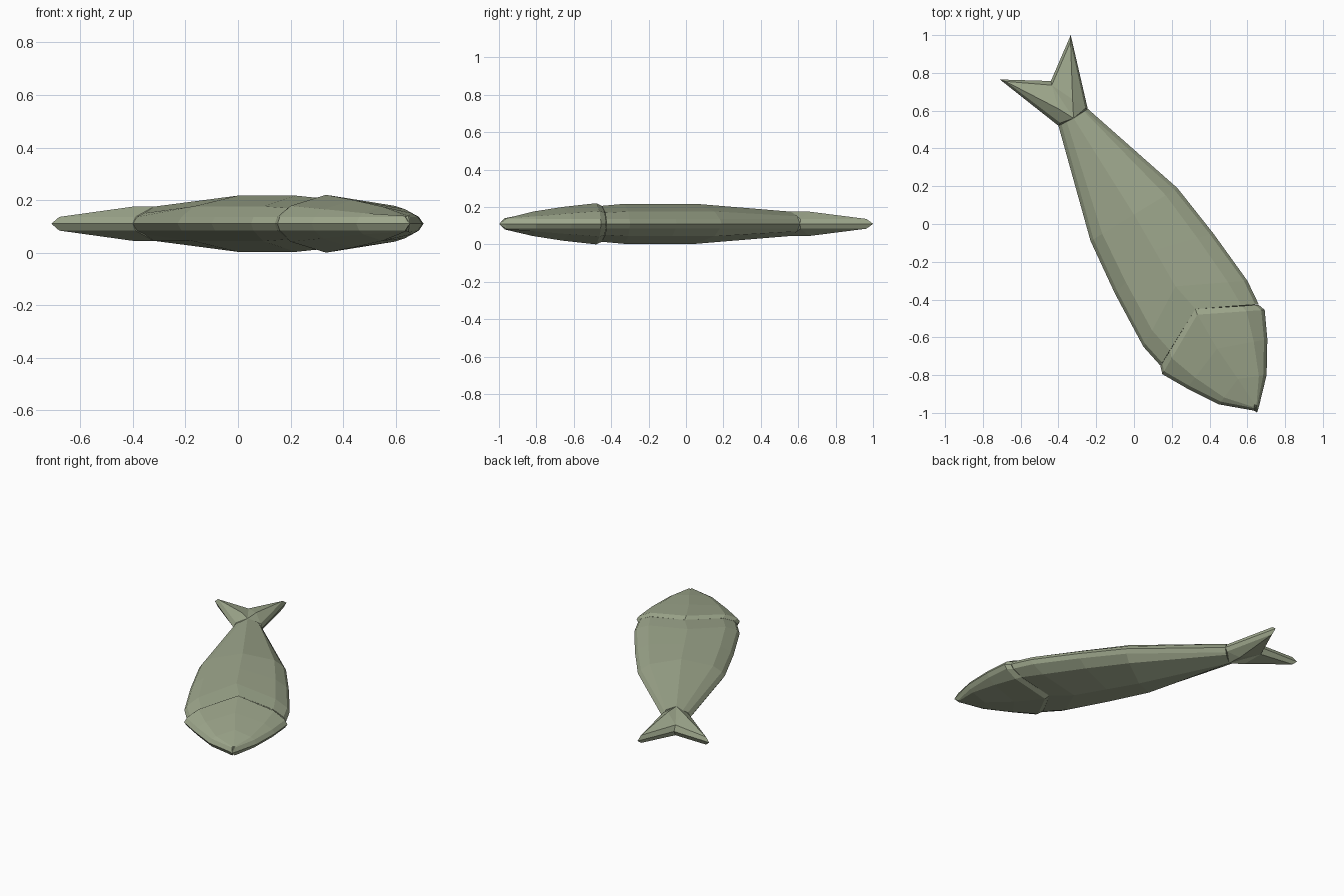
import bpy, bmesh
from mathutils import Vector

if "Cube" in bpy.data.objects:
    bpy.data.objects.remove(bpy.data.objects["Cube"])

ZC = 0.11  # mid plane of the fish lying on its side

mat = bpy.data.materials.new("sage green")
mat.diffuse_color = (0.34, 0.385, 0.262, 1)
mat.use_nodes = True
mat.node_tree.nodes["Principled BSDF"].inputs["Base Color"].default_value = mat.diffuse_color


def finish(name, bm):
    bmesh.ops.remove_doubles(bm, verts=bm.verts, dist=0.0005)
    bmesh.ops.recalc_face_normals(bm, faces=bm.faces)
    me = bpy.data.meshes.new(name)
    bm.to_mesh(me)
    bm.free()
    me.materials.append(mat)
    ob = bpy.data.objects.new(name, me)
    bpy.context.collection.objects.link(ob)
    return ob


def half(edge, mid, top):
    """Edge, bevelled rim and shoulder points going from edge to ridge."""
    e, m = Vector(edge), Vector(mid)
    d = m - e
    h = top - ZC
    rim = e + d.normalized() * min(0.018, d.length * 0.4)
    sh = e + d * 0.27
    if d.length < 0.09:
        sh = e + d * 0.55
    return [(e.x, e.y, 0), (rim.x, rim.y, 0.026), (sh.x, sh.y, max(h * 0.62, 0.03))]


def ring(left, mid, right, top):
    up = half(left, mid, top) + [(mid[0], mid[1], top - ZC)] + half(right, mid, top)[::-1]
    pts = up + [(x, y, -z) for x, y, z in up[-2:0:-1]]
    return [(x, y, ZC + z) for x, y, z in pts]


def loft(name, stations, tip=None):
    bm = bmesh.new()
    rings = [[bm.verts.new(p) for p in ring(*s)] for s in stations]
    n = len(rings[0])
    for a, b in zip(rings, rings[1:]):
        for i in range(n):
            j = (i + 1) % n
            bm.faces.new((a[i], a[j], b[j], b[i]))
    bm.faces.new(rings[0])
    if tip:
        # close the front with a small bevelled point
        t = bm.verts.new((tip[0], tip[1], ZC))
        for i in range(n):
            bm.faces.new((rings[-1][i], rings[-1][(i + 1) % n], t))
    else:
        bm.faces.new(rings[-1])
    return finish(name, bm)


# body, from tail root to gill line
loft("body", [
    ((-.40, .52), (-.32, .56), (-.245, .61), .175),
    ((-.23, -.09), (0, .05), (.23, .19), .217),
    ((-.10, -.37), (.11, -.14), (.42, -.05), .217),
    ((.05, -.65), (.22, -.33), (.60, -.30), .217),
    ((.14, -.75), (.325, -.45), (.66, -.425), .206),
])

# head, with a raised gill edge
loft("head", [
    ((.14, -.752), (.325, -.45), (.66, -.428), .206),
    ((.15, -.795), (.335, -.48), (.692, -.455), .22),
    ((.28, -.87), (.44, -.66), (.706, -.61), .20),
    ((.45, -.955), (.55, -.82), (.702, -.80), .175),
    ((.635, -.988), (.637, -.955), (.662, -.965), .137),
], tip=(.652, -.998))

# forked tail fin, top half mirrored to the underside
edge = [(-.40, .52), (-.71, .765), (-.44, .757), (-.335, 1.0), (-.245, .61)]
rim = [(-.39, .535), (-.68, .755), (-.435, .735), (-.336, .965), (-.258, .612)]
ridge = [(-.32, .56), (-.40, .61), (-.325, .66)]
bm = bmesh.new()
for s in (1, -1):
    E = [bm.verts.new((x, y, ZC)) for x, y in edge]
    R = [bm.verts.new((x, y, ZC + s * (.035 if i == 2 else .026)))
         for i, (x, y) in enumerate(rim)]
    C, R1, R2 = [bm.verts.new((x, y, ZC + s * .065)) for x, y in ridge]
    for i in range(4):
        bm.faces.new((E[i], E[i + 1], R[i + 1], R[i]))
    for f in ((R[0], R[1], R1), (R[0], R1, C), (R1, R[1], R[2]), (C, R1, R[2]),
              (C, R[2], R2), (R2, R[2], R[3]), (R2, R[3], R[4]), (C, R2, R[4]),
              (E[0], R[0], C), (E[4], C, R[4])):
        bm.faces.new(f)
finish("tail_fin", bm)
